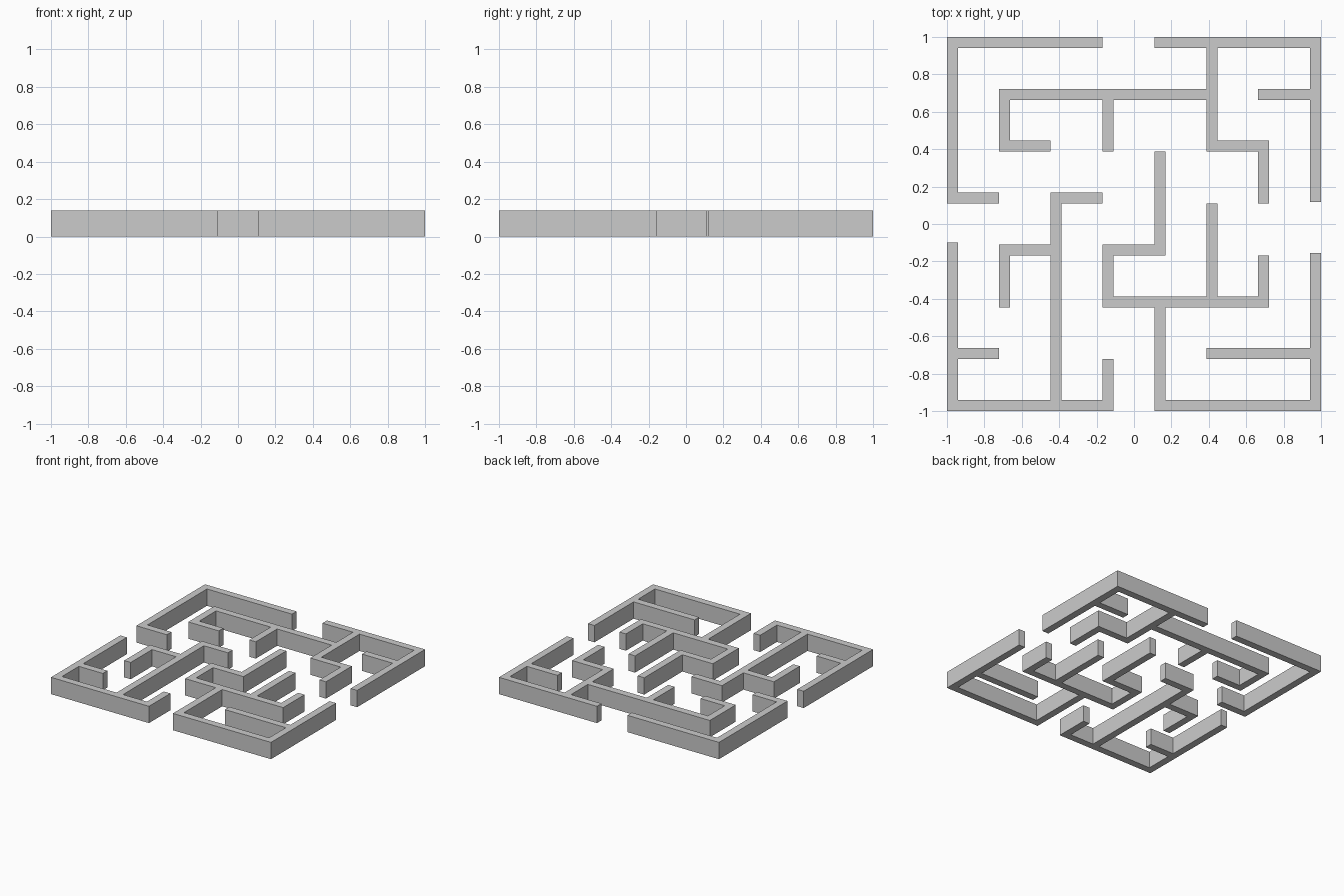
import bpy, bmesh

if "Cube" in bpy.data.objects:
    bpy.data.objects.remove(bpy.data.objects["Cube"])

T = 0.0295            # half wall thickness
HEIGHT = 0.138
PITCH = 2 * (1 - T) / 7


def line(i):
    return -1 + T + PITCH * i


# Each wall run: (direction, grid line index, start, end)
WALLS = {
    "back_left_wall": [
        ("x", 7, -1, -.168), ("y", 0, .11, 1), ("x", 4, -1, -.722)],
    "front_left_wall": [
        ("y", 0, -1, -.10), ("x", 0, -1, -.11), ("x", 1, -1, -.722),
        ("y", 2, -1, .168), ("x", 4, -.445, -.168), ("x", 3, -.722, -.42),
        ("y", 1, -.443, -.11), ("y", 3, -1, -.72)],
    "back_right_wall": [
        ("x", 7, .108, 1), ("y", 7, .118, 1), ("x", 6, .662, 1),
        ("y", 5, .388, 1), ("x", 5, .388, .72), ("y", 6, .11, .445),
        ("x", 6, -.722, .415), ("y", 1, .39, .722), ("x", 5, -.722, -.448),
        ("y", 3, .39, .70)],
    "front_right_wall": [
        ("x", 0, .108, 1), ("y", 7, -1, -.155), ("x", 1, .386, 1),
        ("y", 4, -1, -.41), ("x", 2, -.168, .72), ("y", 3, -.443, -.11),
        ("x", 3, -.168, .166), ("y", 4, -.166, .388), ("y", 5, -.41, .108),
        ("y", 6, -.443, -.166)],
}


def rect(run):
    d, i, a, b = run
    c = line(i)
    # snap run ends to neighbouring wall faces so corners are clean
    faces = [line(k) + s * T for k in range(8) for s in (-1, 1)]
    a, b = [min(faces, key=lambda f: abs(f - v))
            if min(abs(f - v) for f in faces) < .006 else v for v in (a, b)]
    r = (a, c - T, b, c + T) if d == "x" else (c - T, a, c + T, b)
    return [round(v, 4) for v in r]


def build_wall(name, runs):
    rects = [rect(r) for r in runs]
    xs = sorted({v for r in rects for v in (r[0], r[2])})
    ys = sorted({v for r in rects for v in (r[1], r[3])})
    bm = bmesh.new()
    # floor plan: merge overlapping runs into one flat outline
    for x0, x1 in zip(xs, xs[1:]):
        for y0, y1 in zip(ys, ys[1:]):
            cx, cy = (x0 + x1) / 2, (y0 + y1) / 2
            if any(r[0] < cx < r[2] and r[1] < cy < r[3] for r in rects):
                bm.faces.new([bm.verts.new((x, y, 0)) for x, y in
                              ((x0, y0), (x1, y0), (x1, y1), (x0, y1))])
    bmesh.ops.remove_doubles(bm, verts=bm.verts[:], dist=1e-5)
    # raise the plan to wall height
    ext = bmesh.ops.extrude_face_region(bm, geom=bm.faces[:], use_keep_orig=True)
    top = [g for g in ext["geom"] if isinstance(g, bmesh.types.BMVert)]
    bmesh.ops.translate(bm, verts=top, vec=(0, 0, HEIGHT))
    bmesh.ops.recalc_face_normals(bm, faces=bm.faces[:])
    bmesh.ops.dissolve_limit(bm, angle_limit=0.01,
                             verts=bm.verts[:], edges=bm.edges[:])
    me = bpy.data.meshes.new(name)
    bm.to_mesh(me)
    bm.free()
    bpy.context.collection.objects.link(bpy.data.objects.new(name, me))


for name, runs in WALLS.items():
    build_wall(name, runs)
